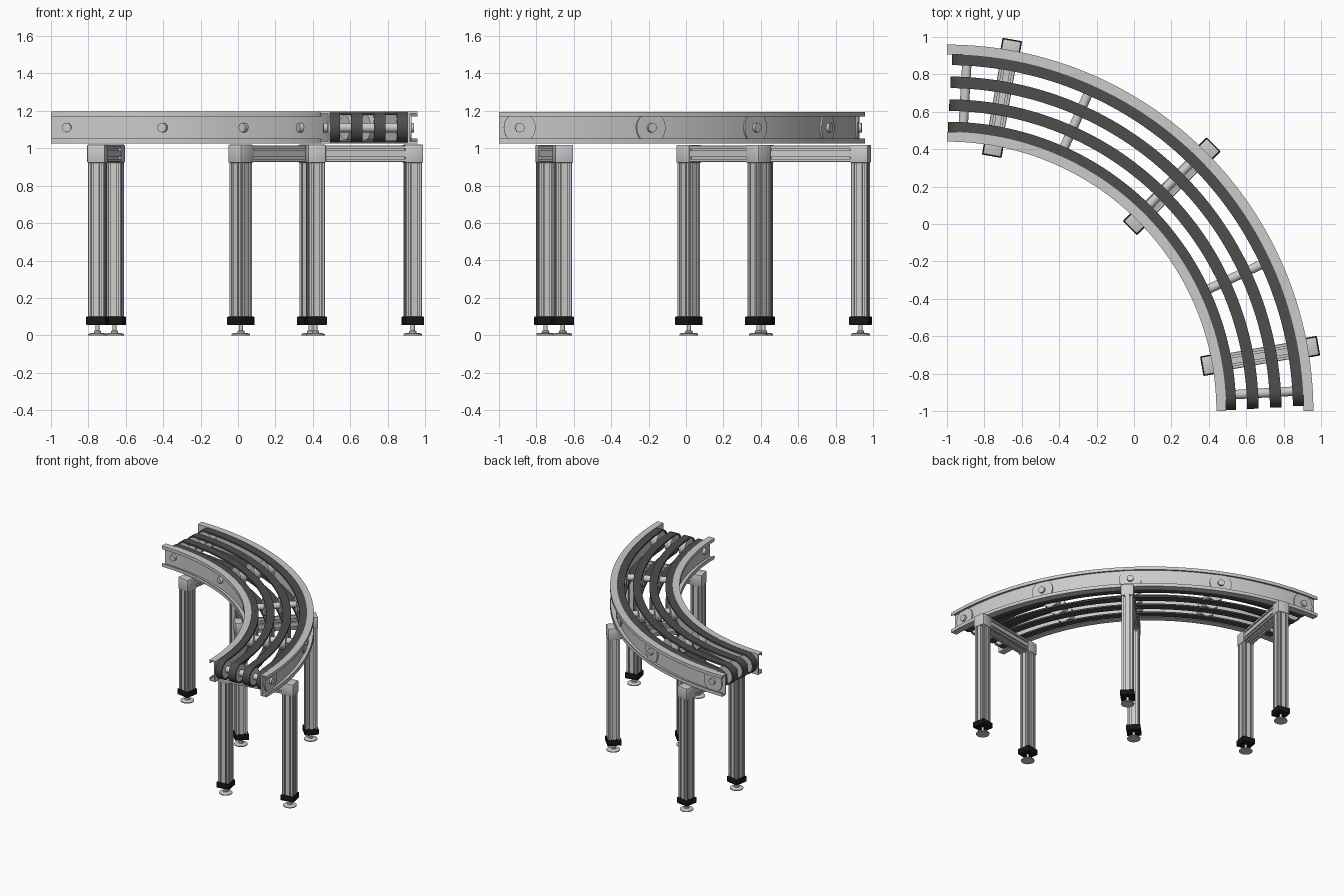
import bpy, bmesh, math
from mathutils import Matrix, Vector

if "Cube" in bpy.data.objects:
    bpy.data.objects.remove(bpy.data.objects["Cube"])

CENTRE = Matrix.Translation((-1, -1, 0))


def frame(deg):
    # local x points outward from the bend centre, y along the bend
    return CENTRE @ Matrix.Rotation(math.radians(deg), 4, 'Z')


def material(name, v):
    m = bpy.data.materials.new(name)
    m.diffuse_color = (v, v, v, 1)
    m.use_nodes = True
    m.node_tree.nodes["Principled BSDF"].inputs["Base Color"].default_value = m.diffuse_color
    return m


RUBBER = material("dark_rubber", 0.075)
BLACK = material("black_plastic", 0.008)


def finish(bm, name, mat=None, smooth=True):
    bmesh.ops.recalc_face_normals(bm, faces=bm.faces)
    me = bpy.data.meshes.new(name)
    bm.to_mesh(me)
    bm.free()
    ob = bpy.data.objects.new(name, me)
    bpy.context.collection.objects.link(ob)
    if mat:
        me.materials.append(mat)
    if smooth:
        bpy.context.view_layer.objects.active = ob
        ob.select_set(True)
        bpy.ops.object.shade_smooth_by_angle(angle=math.radians(30))
        ob.select_set(False)
    return ob


def loft(bm, rings, closed=False):
    # join equal rings of points; cap the ends unless closed
    vs = [[bm.verts.new(p) for p in ring] for ring in rings]
    n = len(vs[0])
    for i in range(len(vs) if closed else len(vs) - 1):
        a, b = vs[i], vs[(i + 1) % len(vs)]
        for j in range(n):
            bm.faces.new((a[j], a[(j + 1) % n], b[(j + 1) % n], b[j]))
    if not closed:
        bm.faces.new(vs[0])
        bm.faces.new(vs[-1])


def prism(bm, pts, z0, z1, mat):
    loft(bm, [[mat @ Vector((x, y, z)) for x, y in pts] for z in (z0, z1)])


def circle(r, n=24, ymax=9):
    return [(max(-ymax, min(ymax, r * math.cos(2 * math.pi * i / n))),
             r * math.sin(2 * math.pi * i / n)) for i in range(n)]


def box(name, size, mat, bevel, material=None):
    bm = bmesh.new()
    bmesh.ops.create_cube(bm, size=1, matrix=mat @ Matrix.Diagonal((*size, 1)))
    bmesh.ops.bevel(bm, geom=bm.edges[:], offset=bevel, segments=2,
                    affect='EDGES', profile=0.5)
    return finish(bm, name, material)


def slotted_profile(h=0.044):
    # square extrusion with two T-slots per side
    side = [(-h + 0.003, h)]
    for c in (-h / 2, h / 2):
        side += [(c - 0.005, h), (c - 0.005, h - 0.004), (c - 0.01, h - 0.004),
                 (c - 0.006, h - 0.014), (c + 0.006, h - 0.014),
                 (c + 0.01, h - 0.004), (c + 0.005, h - 0.004), (c + 0.005, h)]
    side.append((h - 0.003, h))
    pts = []
    for k in range(4):
        c, s = ((1, 0), (0, -1), (-1, 0), (0, 1))[k]
        pts += [(c * x - s * y, s * x + c * y) for x, y in side]
    return pts


PROFILE = slotted_profile()
ALONG_X = Matrix.Rotation(math.pi / 2, 4, 'Y')   # prism axis becomes radial

# Support frames
for i, deg in enumerate((10, 45, 80)):
    f = frame(deg)
    bm = bmesh.new()
    prism(bm, PROFILE, 1.48, 1.92, f @ Matrix.Translation((0, 0, 0.97)) @ ALONG_X)
    finish(bm, f"cross_beam_{i}", smooth=False)
    for side, r in (("inner", 1.436), ("outer", 1.963)):
        g = f @ Matrix.Translation((r, 0, 0))
        box(f"{side}_corner_block_{i}", (0.097, 0.097, 0.097),
            g @ Matrix.Translation((0, 0, 0.97)), 0.006)
        bm = bmesh.new()
        prism(bm, PROFILE, 0.095, 0.925, g)
        finish(bm, f"{side}_leg_{i}", smooth=False)
        box(f"{side}_leg_cap_{i}", (0.106, 0.106, 0.045),
            g @ Matrix.Translation((0, 0, 0.0775)), 0.004, BLACK)
        # levelling foot: pad, cone, stem
        bm = bmesh.new()
        foot = ((0.05, 0), (0.05, 0.007), (0.042, 0.011), (0.019, 0.014),
                (0.019, 0.024), (0.011, 0.026), (0.011, 0.06))
        loft(bm, [[g @ Vector((x, y, z)) for x, y in circle(r2)] for r2, z in foot])
        finish(bm, f"{side}_foot_{i}")

# Curved side rails: C channels opening away from the belts
C_SHAPE = [(0, 0), (0.052, 0), (0.052, 0.026), (0.045, 0.026), (0.045, 0.01),
           (0.012, 0.01), (0.012, 0.16), (0.045, 0.16), (0.045, 0.144),
           (0.052, 0.144), (0.052, 0.17), (0, 0.17)]
for name, base, sgn in (("inner_rail", 1.492, -1), ("outer_rail", 1.906, 1)):
    bm = bmesh.new()
    loft(bm, [[frame(90 * k / 64) @ Vector((base + sgn * x, 0, 1.025 + z))
               for x, z in C_SHAPE] for k in range(65)])
    finish(bm, name)

# Belts, pulleys and shafts
ZC = 1.11
SHAFTS = (3.3, 25, 45.5, 66, 86.7)
BELTS = (1.515, 1.635, 1.757, 1.88)
A0, A1 = math.radians(SHAFTS[0]), math.radians(SHAFTS[-1])


def belt_path(R, r):
    pts = [(A0 + (A1 - A0) * k / 48, ZC + r) for k in range(49)]
    pts += [(A1 + r * math.sin(t) / R, ZC + r * math.cos(t))
            for t in (math.pi * k / 14 for k in range(1, 14))]
    pts += [(A1 - (A1 - A0) * k / 48, ZC - r) for k in range(49)]
    pts += [(A0 - r * math.sin(t) / R, ZC - r * math.cos(t))
            for t in (math.pi * k / 14 for k in range(1, 14))]
    return pts


for i, R in enumerate(BELTS):
    bm = bmesh.new()
    rings = []
    for (ao, zo), (ai, zi) in zip(belt_path(R, 0.081), belt_path(R, 0.068)):
        rings.append([CENTRE @ Vector((q * math.cos(a), q * math.sin(a), z))
                      for q, a, z in ((R - 0.031, ao, zo), (R + 0.031, ao, zo),
                                      (R + 0.031, ai, zi), (R - 0.031, ai, zi))])
    loft(bm, rings, closed=True)
    finish(bm, f"belt_{i}", RUBBER)

for i, deg in enumerate(SHAFTS):
    m = frame(deg) @ Matrix.Translation((0, 0, ZC)) @ ALONG_X
    bm = bmesh.new()
    prism(bm, circle(0.025), 1.457, 1.943, m)
    finish(bm, f"shaft_{i}")
    # bearing plate in the outer channel
    bm = bmesh.new()
    prism(bm, circle(0.085, 40, 0.072), 1.912, 1.926, m)
    finish(bm, f"bearing_plate_{i}")
    for j, R in enumerate(BELTS):
        bm = bmesh.new()
        prism(bm, circle(0.067, 32), R - 0.026, R + 0.026, m)
        finish(bm, f"pulley_{i}_{j}")
